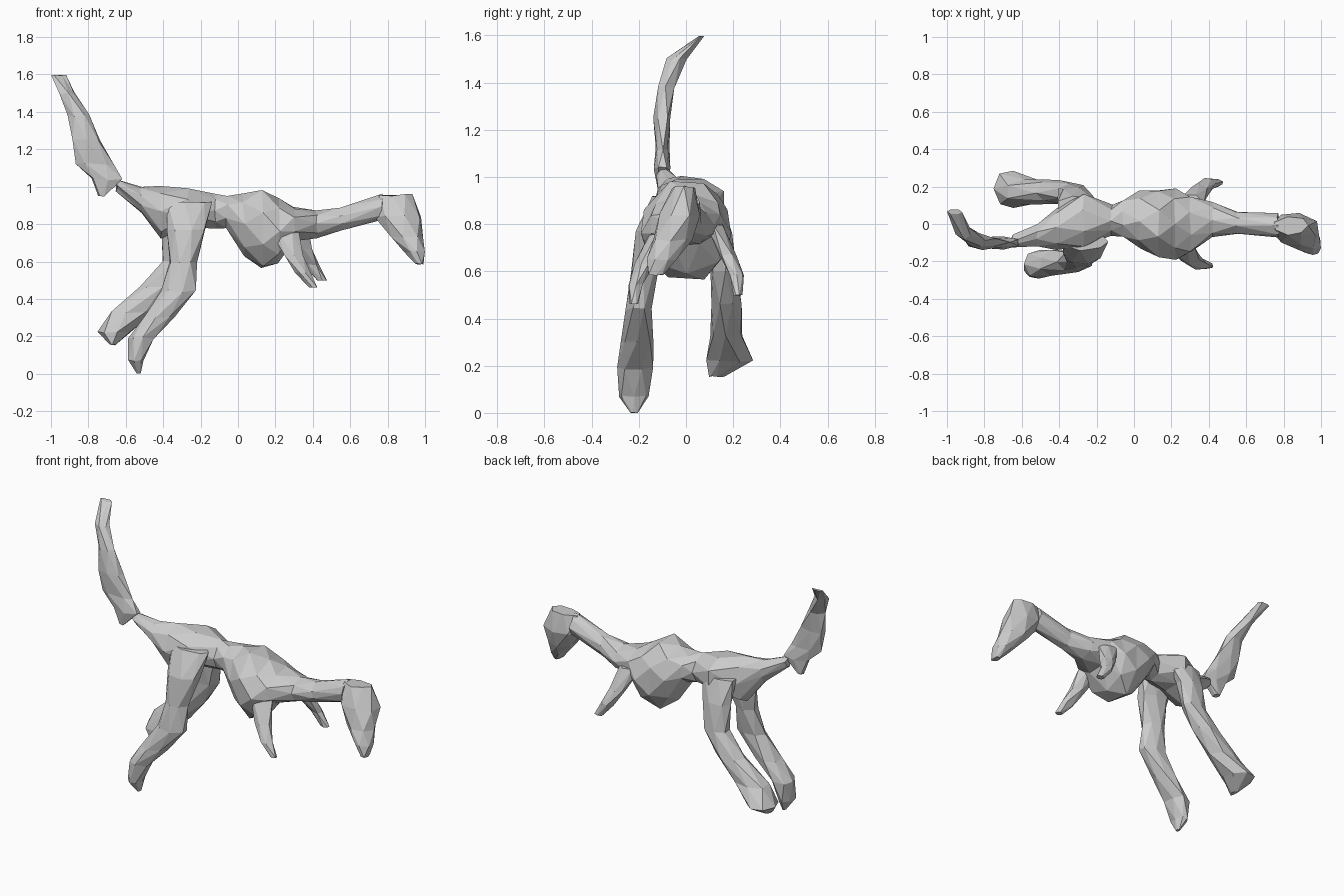
import bpy, bmesh, math, random

random.seed(4)


def loft(name, rings, vertical=True, sides=7, jitter=0.006):
    """Faceted tube through rings (x, y, z, half width in y, other half width).
    Vertical lofts use level rings, the others use rings facing along x."""
    bm = bmesh.new()
    loops = []
    for i, (x, y, z, w, h) in enumerate(rings):
        loop = []
        for k in range(sides):
            a = 2 * math.pi * (k + 0.5 * (i % 2)) / sides
            # start each ring on the h axis so outlines are kept
            u, v = 1.05 * h * math.cos(a), 1.05 * w * math.sin(a)
            j = min(jitter, 0.2 * min(w, h))
            r = [random.uniform(-j, j) for _ in range(3)]
            p = (x + u, y + v, z) if vertical else (x, y + v, z + u)
            loop.append(bm.verts.new((p[0] + r[0], p[1] + r[1],
                                      max(0, p[2] + r[2]))))
        loops.append(loop)
    for i, (a, b) in enumerate(zip(loops, loops[1:])):
        for k in range(sides):
            n = (k + 1) % sides
            if i % 2 == 0:
                bm.faces.new((a[k], a[n], b[k]))
                bm.faces.new((a[n], b[n], b[k]))
            else:
                bm.faces.new((a[k], a[n], b[n]))
                bm.faces.new((a[k], b[n], b[k]))
    bm.faces.new(loops[0])
    bm.faces.new(loops[-1])
    bmesh.ops.recalc_face_normals(bm, faces=bm.faces)
    mesh = bpy.data.meshes.new(name)
    bm.to_mesh(mesh)
    bm.free()
    obj = bpy.data.objects.new(name, mesh)
    bpy.context.collection.objects.link(obj)
    return obj


# Hips, waist, chest and neck
loft("torso_and_neck", [
    (-0.65, -0.09, 1.01, 0.03, 0.03),
    (-0.52, -0.06, 0.93, 0.06, 0.07),
    (-0.41, -0.02, 0.865, 0.11, 0.135),
    (-0.27, 0.02, 0.89, 0.14, 0.11),
    (-0.12, 0.02, 0.87, 0.08, 0.085),
    (-0.06, 0.03, 0.865, 0.10, 0.085),
    (0.03, 0.02, 0.80, 0.15, 0.16),
    (0.13, 0.00, 0.775, 0.18, 0.21),
    (0.22, 0.00, 0.765, 0.18, 0.17),
    (0.30, 0.00, 0.80, 0.15, 0.09),
    (0.42, 0.02, 0.80, 0.09, 0.07),
    (0.55, 0.01, 0.825, 0.06, 0.06),
    (0.77, -0.01, 0.89, 0.06, 0.065)], vertical=False, sides=8)

# Head, with the snout pointing down and slightly to the front side
loft("head", [
    (0.84, -0.01, 0.955, 0.05, 0.09),
    (0.86, -0.025, 0.84, 0.085, 0.12),
    (0.90, -0.06, 0.73, 0.08, 0.09),
    (0.948, -0.10, 0.65, 0.06, 0.05),
    (0.97, -0.13, 0.585, 0.03, 0.02)])

# Raised blade-like tail
loft("tail", [
    (-0.73, -0.10, 0.95, 0.02, 0.02),
    (-0.70, -0.10, 1.04, 0.035, 0.085),
    (-0.76, -0.10, 1.12, 0.03, 0.10),
    (-0.815, -0.10, 1.25, 0.035, 0.08),
    (-0.85, -0.085, 1.38, 0.035, 0.055),
    (-0.91, -0.04, 1.50, 0.035, 0.043),
    (-0.96, 0.065, 1.595, 0.015, 0.04)], sides=6)

# Hind legs in mid stride
loft("near_hind_leg", [
    (-0.26, -0.09, 0.92, 0.05, 0.12),
    (-0.27, -0.15, 0.77, 0.06, 0.10),
    (-0.295, -0.18, 0.60, 0.055, 0.07),
    (-0.315, -0.20, 0.44, 0.055, 0.09),
    (-0.42, -0.21, 0.30, 0.065, 0.08),
    (-0.52, -0.22, 0.19, 0.075, 0.065),
    (-0.545, -0.22, 0.07, 0.06, 0.04),
    (-0.53, -0.22, 0.00, 0.015, 0.01)])
loft("far_hind_leg", [
    (-0.30, 0.10, 0.90, 0.05, 0.11),
    (-0.32, 0.14, 0.76, 0.06, 0.09),
    (-0.33, 0.165, 0.60, 0.055, 0.08),
    (-0.43, 0.17, 0.46, 0.06, 0.095),
    (-0.57, 0.17, 0.33, 0.07, 0.11),
    (-0.665, 0.185, 0.22, 0.10, 0.085),
    (-0.67, 0.13, 0.155, 0.03, 0.015)])

# Small forelimbs, mirrored with the far one reaching further forward
arm = [(0.25, 0.12, 0.76, 0.04, 0.07), (0.30, 0.175, 0.63, 0.035, 0.05),
       (0.345, 0.215, 0.54, 0.03, 0.038), (0.40, 0.22, 0.46, 0.018, 0.025)]
for name, side, dx, dz in (("near_forelimb", -1, 0, 0),
                           ("far_forelimb", 1, 0.05, 0.04)):
    loft(name, [(x + dx, y * side, z + dz, w, h) for x, y, z, w, h in arm],
         sides=6)
